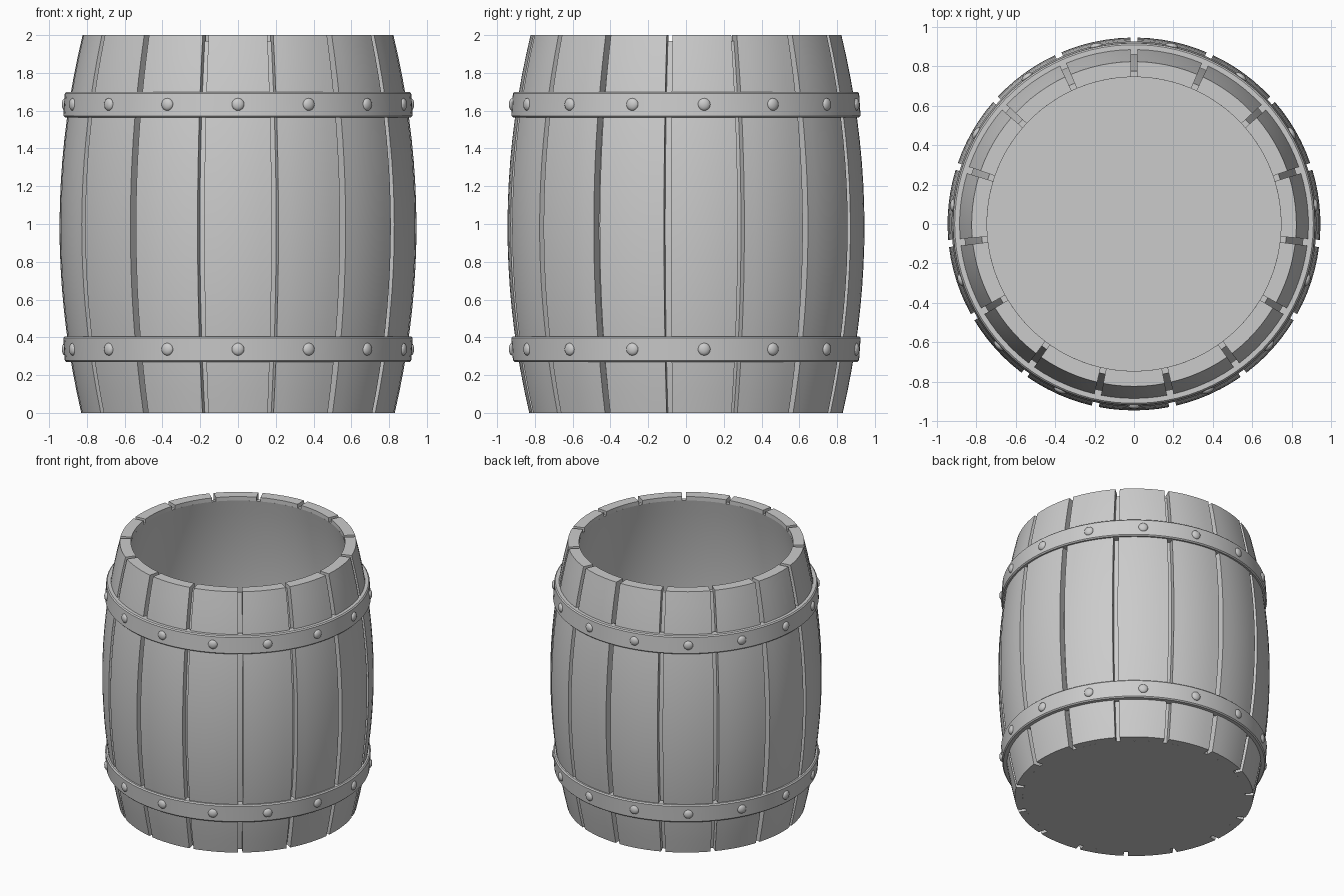
import bpy, bmesh, math
from mathutils import Matrix, Vector

cube = bpy.data.objects.get("Cube")
if cube:
    bpy.data.objects.remove(cube, do_unlink=True)

COUNT = 15                    # staves, and rivets on each hoop
STEP = 2 * math.pi / COUNT
MID = 0.985                   # height of the widest point
TOP = 2.0
RIM = 1.97                    # top of the inner tub
GAP = math.radians(1.1)       # half the gap between staves
FRONT = -math.pi / 2

grey = bpy.data.materials.new("plain_grey")
grey.use_nodes = True
grey.diffuse_color = (0.6, 0.6, 0.6, 1)
grey.node_tree.nodes["Principled BSDF"].inputs["Base Color"].default_value = grey.diffuse_color


def belly(z):
    """Outer radius of the barrel at height z."""
    return 0.945 - 0.115 * ((z - MID) / MID) ** 2


def wall(inset, low, high, n=18):
    """Points up the barrel curve, moved inwards by inset."""
    heights = [low + (high - low) * i / n for i in range(n + 1)]
    return [(belly(z) - inset, z) for z in heights]


def finish(bm, name):
    bmesh.ops.remove_doubles(bm, verts=bm.verts, dist=1e-5)
    bmesh.ops.recalc_face_normals(bm, faces=bm.faces)
    mesh = bpy.data.meshes.new(name)
    bm.to_mesh(mesh)
    bm.free()
    mesh.materials.append(grey)
    obj = bpy.data.objects.new(name, mesh)
    bpy.context.collection.objects.link(obj)
    bpy.ops.object.select_all(action='DESELECT')
    obj.select_set(True)
    bpy.context.view_layer.objects.active = obj
    bpy.ops.object.shade_smooth_by_angle(angle=math.radians(30))
    return obj


def lathe(name, profile, start, end, steps, loop=True):
    """Sweep a radius/height profile about z; a part turn gets end caps."""
    bm = bmesh.new()
    rings = []
    for i in range(steps + 1):
        a = start + (end - start) * i / steps
        rings.append([bm.verts.new((r * math.cos(a), r * math.sin(a), z)) for r, z in profile])
    n = len(profile)
    for a, b in zip(rings, rings[1:]):
        for j in range(n if loop else n - 1):
            k = (j + 1) % n
            bm.faces.new((a[j], b[j], b[k], a[k]))
    if end - start < 6:
        bm.faces.new(rings[0])
        bm.faces.new(rings[-1][::-1])
    return finish(bm, name)


# Inner tub with a flat floor
outside = wall(0.055, 0, RIM)
inside = wall(0.085, 0.03, RIM)[::-1]
lathe("inner_tub", [(0, 0)] + outside + inside + [(0, 0.03)],
      0, 2 * math.pi, COUNT * 6, loop=False)

# Staves wrap the tub and fold over its rim
stave_profile = wall(0, 0, TOP) + [(inside[0][0], TOP), inside[0]] + outside[::-1]
for i in range(COUNT):
    centre = FRONT + i * STEP
    lathe(f"stave_{i + 1}", stave_profile,
          centre - STEP / 2 + GAP, centre + STEP / 2 - GAP, 6)

# Two hoops, mirrored about the widest point, each with a row of rivets
hoop_profile = [(0.86, 0.58), (0.917, 0.58), (0.925, 0.588),
                (0.917, 0.707), (0.909, 0.715), (0.86, 0.715)]
for label, side in (("upper", 1), ("lower", -1)):
    lathe(label + "_hoop", [(r, MID + side * d) for r, d in hoop_profile],
          0, 2 * math.pi, COUNT * 6)
    bm = bmesh.new()
    for i in range(COUNT):
        place = (Matrix.Rotation(FRONT + i * STEP, 4, 'Z')
                 @ Matrix.Translation(Vector((0.92, 0, MID + side * 0.648)))
                 @ Matrix.Diagonal((0.018, 0.033, 0.033, 1)))
        bmesh.ops.create_uvsphere(bm, u_segments=16, v_segments=10, radius=1, matrix=place)
    finish(bm, label + "_rivets")
